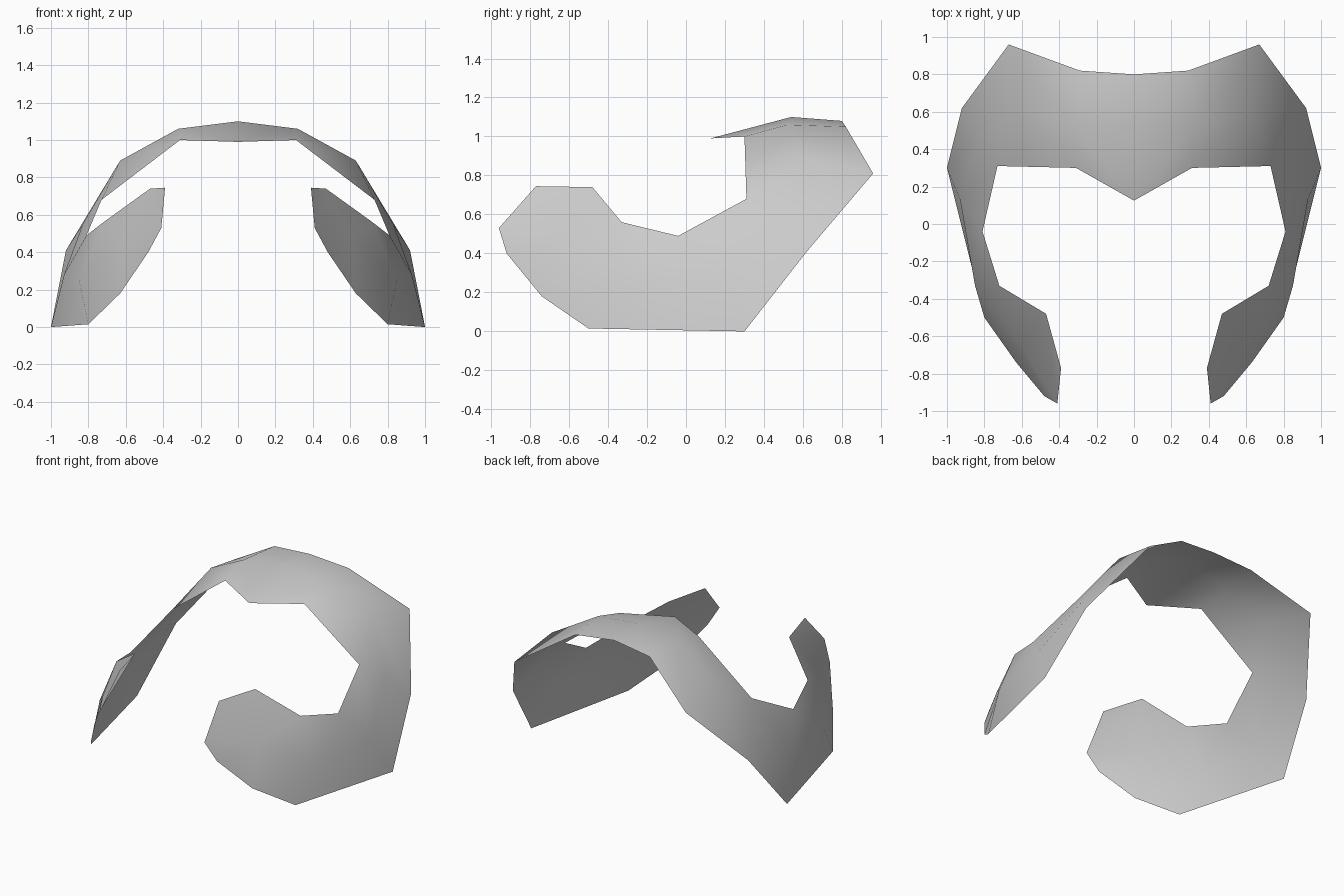
import bpy
import bmesh

cube = bpy.data.objects.get("Cube")
if cube:
    bpy.data.objects.remove(cube, do_unlink=True)

# Plain grey shell material
grey = bpy.data.materials.new("plain_grey")
grey.use_nodes = True
colour = (0.6, 0.6, 0.6, 1.0)
grey.diffuse_color = colour
grey.node_tree.nodes["Principled BSDF"].inputs["Base Color"].default_value = colour

# Cross-sections of the left half, from brow centre round to cheek tip:
# each runs from the inner rim over the middle ridge to the outer rim
temple = (0.73, 0.31, 0.68)
sections = [
    [(0, 0.125, 0.99), (0, 0.54, 1.10), (0, 0.80, 1.08)],
    [(0.31, 0.30, 1.0), (0.32, 0.52, 1.06), (0.29, 0.82, 1.05)],
    [temple, (0.63, 0.60, 0.89), (0.67, 0.96, 0.81)],
    [temple, (0.83, 0.46, 0.55), (0.92, 0.62, 0.41)],
    [(0.81, -0.04, 0.49), (0.93, 0.13, 0.28), (1.0, 0.30, 0)],
    [(0.72, -0.33, 0.56), (0.85, -0.33, 0.25), (0.80, -0.50, 0.015)],
    [(0.47, -0.48, 0.74), (0.61, -0.64, 0.46), (0.63, -0.74, 0.18)],
    [(0.39, -0.77, 0.745), (0.41, -0.96, 0.53), (0.48, -0.92, 0.40)],
]

# Skin neighbouring sections, sharing repeated points
bm = bmesh.new()
verts = {}
for section in sections:
    for point in section:
        if point not in verts:
            verts[point] = bm.verts.new(point)
for a, b in zip(sections, sections[1:]):
    for k in range(2):
        corners = dict.fromkeys((a[k], b[k], b[k + 1], a[k + 1]))
        bm.faces.new([verts[p] for p in corners]).smooth = True

mesh = bpy.data.meshes.new("head_guard")
bm.to_mesh(mesh)
bm.free()
mesh.materials.append(grey)
guard = bpy.data.objects.new("head_guard", mesh)
bpy.context.collection.objects.link(guard)

# Mirror to the right half, welded along the centre line
mirror = guard.modifiers.new("Mirror", 'MIRROR')
mirror.use_clip = True
mirror.merge_threshold = 0.001
